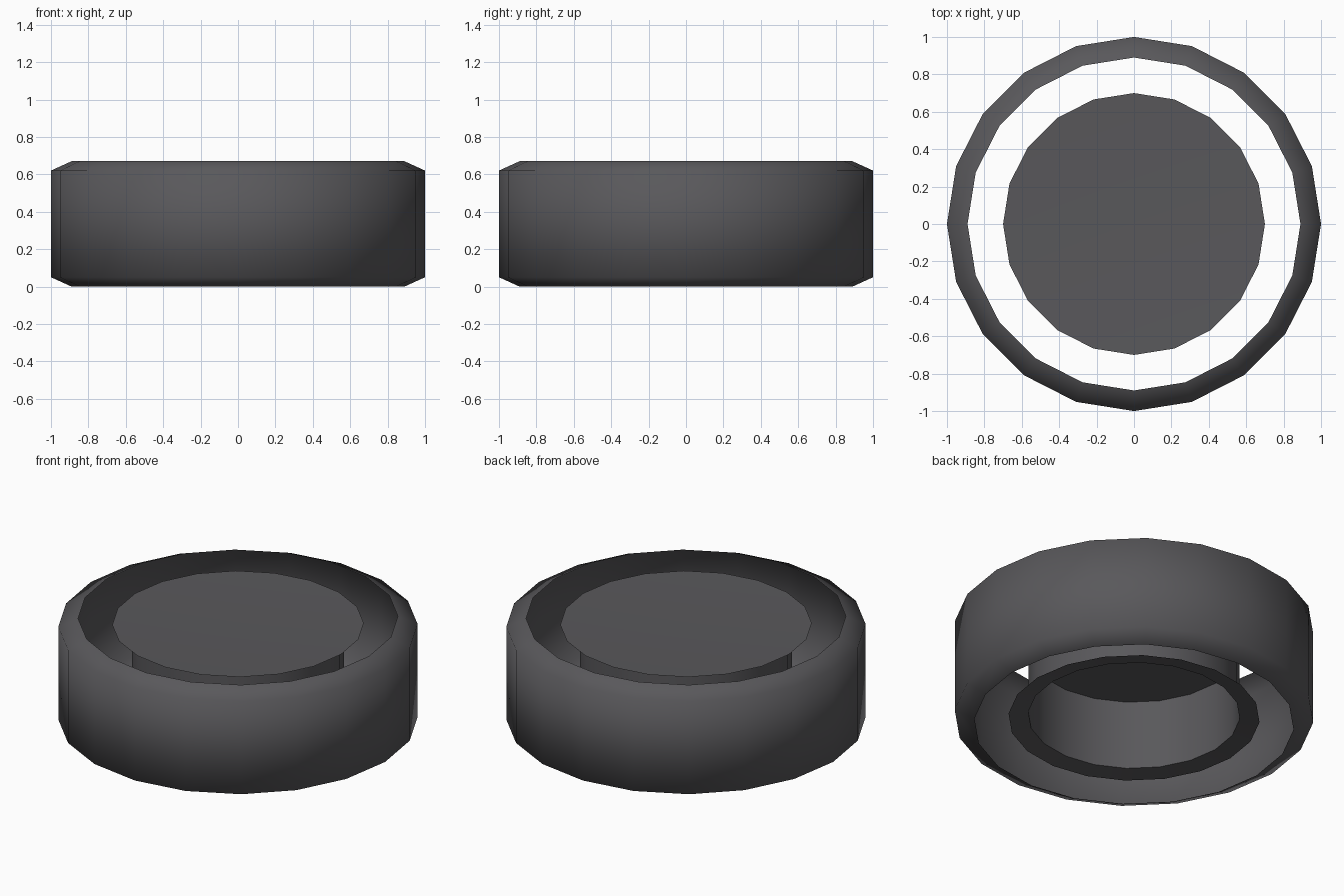
import bpy, bmesh, math

if "Cube" in bpy.data.objects:
    bpy.data.objects.remove(bpy.data.objects["Cube"])

SIDES = 20

rubber = bpy.data.materials.new("dark_grey")
rubber.diffuse_color = (0.10, 0.098, 0.105, 1.0)
rubber.use_nodes = True
rubber.node_tree.nodes["Principled BSDF"].inputs["Base Color"].default_value = rubber.diffuse_color


def lathe(name, profile, sharp_angle=180):
    """Spin (radius, z) points around z; radius 0 makes a closed tip.
    Profile running upward gives outward normals."""
    bm = bmesh.new()
    rings = []
    for r, z in profile:
        if r == 0:
            rings.append([bm.verts.new((0, 0, z))] * SIDES)
        else:
            rings.append([bm.verts.new((r * math.cos(2 * math.pi * i / SIDES),
                                        r * math.sin(2 * math.pi * i / SIDES), z))
                          for i in range(SIDES)])
    for a, b in zip(rings, rings[1:]):
        for i in range(SIDES):
            j = (i + 1) % SIDES
            corners = list(dict.fromkeys((a[i], a[j], b[j], b[i])))
            bm.faces.new(corners).smooth = True
    mesh = bpy.data.meshes.new(name)
    bm.to_mesh(mesh)
    bm.free()
    if sharp_angle < 180:
        mesh.set_sharp_from_angle(angle=math.radians(sharp_angle))
    mesh.materials.append(rubber)
    obj = bpy.data.objects.new(name, mesh)
    bpy.context.collection.objects.link(obj)
    return obj


# Thin outer shell with chamfered shoulders, open top and bottom
lathe("outer_ring", [(0.89, 0), (1, 0.05), (1, 0.62), (0.89, 0.67)])

# Thin spool wall with a flange at each end
lathe("hub_wall", [(0.70, 0.04), (0.59, 0.055), (0.59, 0.615), (0.70, 0.63)], 40)

# Very slightly dished top cover
lathe("hub_cover", [(0.70, 0.63), (0, 0.61)])

# Floor closing the recess seen from below (normals face down)
lathe("recess_floor", [(0, 0.48), (0.59, 0.48)])
